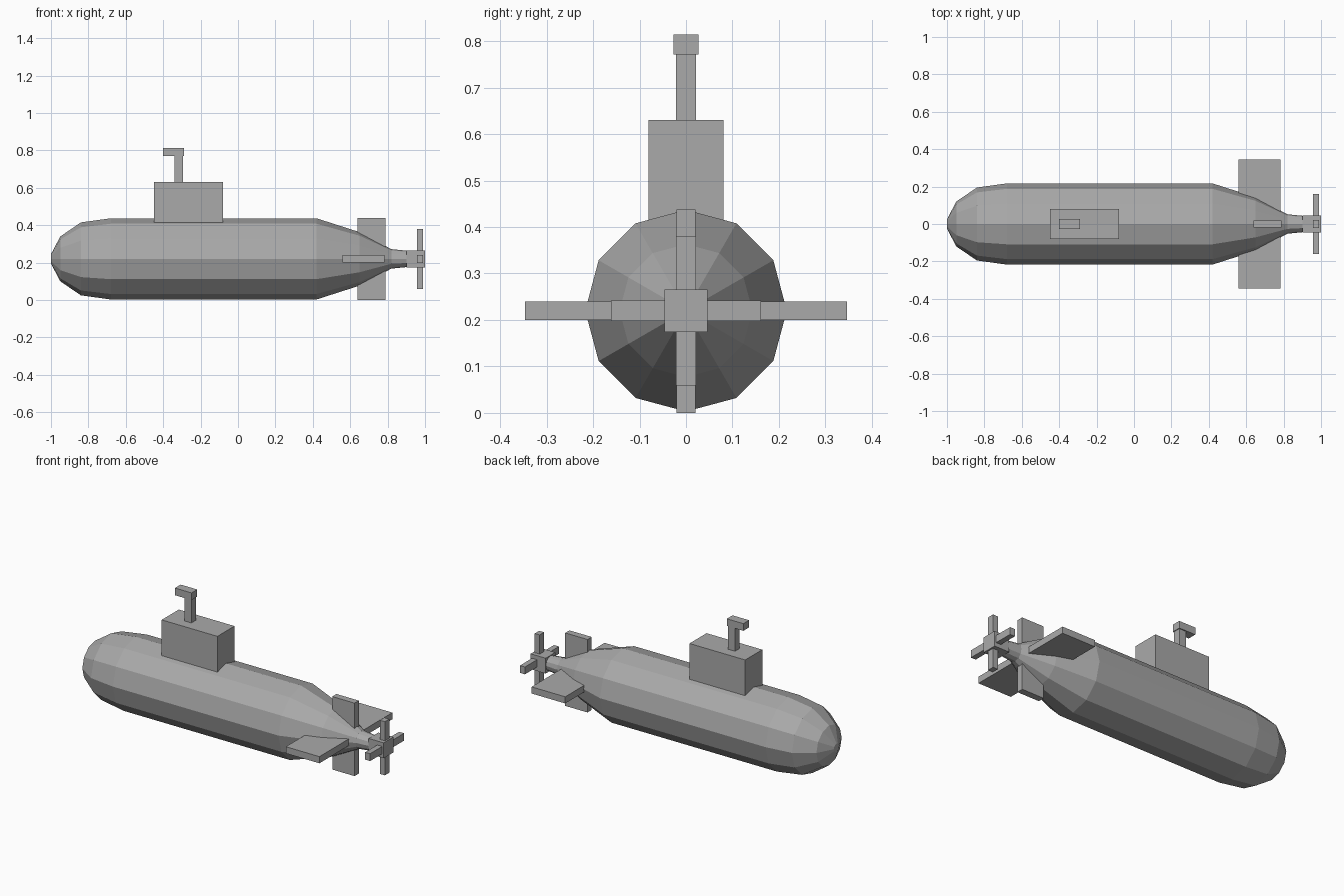
import bpy
import bmesh
from math import cos, sin, pi

cube = bpy.data.objects.get("Cube")
if cube:
    bpy.data.objects.remove(cube, do_unlink=True)

AXIS_Z = 0.22  # height of the hull centre line
SIDES = 12

grey = bpy.data.materials.new("plain grey")
grey.use_nodes = True
colour = (0.4, 0.4, 0.4, 1)
grey.diffuse_color = colour
grey.node_tree.nodes["Principled BSDF"].inputs["Base Color"].default_value = colour


def add_object(name, bm):
    bmesh.ops.recalc_face_normals(bm, faces=bm.faces)
    mesh = bpy.data.meshes.new(name)
    bm.to_mesh(mesh)
    bm.free()
    mesh.materials.append(grey)
    obj = bpy.data.objects.new(name, mesh)
    bpy.context.scene.collection.objects.link(obj)
    return obj


def box(name, x, y, z):
    """Box between the given (low, high) limits on each axis."""
    bm = bmesh.new()
    bmesh.ops.create_cube(bm, size=1)
    for v in bm.verts:
        for i, (low, high) in enumerate((x, y, z)):
            v.co[i] = high if v.co[i] > 0 else low
    return add_object(name, bm)


def around(centre, half):
    return (centre - half, centre + half)


# Hull: faceted rings along x, as (position, radius)
profile = [(-1, 0.025), (-0.95, 0.12), (-0.84, 0.195), (-0.68, 0.217),
           (0.42, 0.217), (0.65, 0.143), (0.82, 0.052), (0.91, 0.043)]
bm = bmesh.new()
rings = []
for x, r in profile:
    angles = [2 * pi * i / SIDES for i in range(SIDES)]
    rings.append([bm.verts.new((x, r * sin(a), AXIS_Z + r * cos(a))) for a in angles])
for a, b in zip(rings, rings[1:]):
    for i in range(SIDES):
        j = (i + 1) % SIDES
        bm.faces.new((a[i], a[j], b[j], b[i]))
bm.faces.new(rings[0])
bm.faces.new(rings[-1])
add_object("hull", bm)

# Tower and periscope
box("tower", (-0.45, -0.08), around(0, 0.081), (0.36, 0.63))
box("periscope_mast", (-0.34, -0.295), around(0, 0.021), (0.62, 0.78))
box("periscope_head", (-0.4, -0.29), around(0, 0.027), (0.771, 0.814))

# Tail fins
box("horizontal_fins", (0.56, 0.783), around(0, 0.346), around(AXIS_Z, 0.02))
box("vertical_fins", (0.64, 0.788), around(0, 0.02), (0, 0.438))

# Propeller
box("propeller_hub", (0.9, 1), around(0, 0.046), around(AXIS_Z, 0.046))
box("horizontal_blades", (0.957, 0.99), around(0, 0.161), around(AXIS_Z, 0.022))
box("vertical_blades", (0.957, 0.99), around(0, 0.021), around(AXIS_Z, 0.161))
